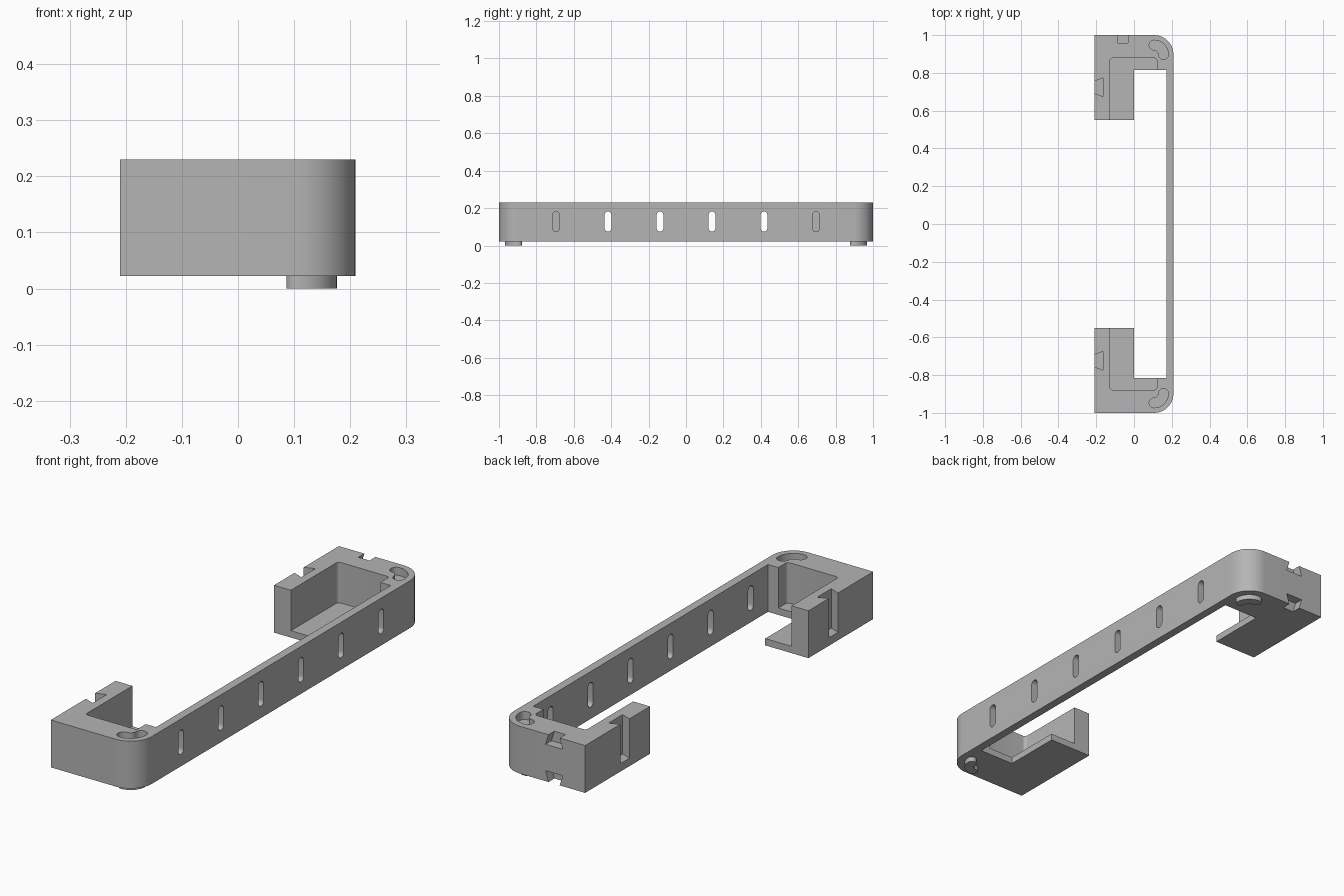
import bpy, bmesh, math

cube = bpy.data.objects.get("Cube")
if cube:
    bpy.data.objects.remove(cube, do_unlink=True)

BOTTOM, TOP, FLOOR = 0.022, 0.23, 0.052
CX, CY = 0.106, 0.897          # centre of the rounded outer corner

grey = bpy.data.materials.new("Plain grey")
grey.use_nodes = True
grey.diffuse_color = (0.46, 0.46, 0.46, 1)
grey.node_tree.nodes["Principled BSDF"].inputs["Base Color"].default_value = (0.46, 0.46, 0.46, 1)


def arc(cx, cy, r, start, end, steps=12):
    angles = [math.radians(start + (end - start) * i / steps) for i in range(steps + 1)]
    return [(cx + r * math.cos(a), cy + r * math.sin(a)) for a in angles]


def prism(name, points, low, high, axis="z"):
    """Extrude a 2D outline from low to high along an axis."""
    place = {"z": lambda u, v, w: (u, v, w),
             "x": lambda u, v, w: (w, u, v),
             "y": lambda u, v, w: (u, w, v)}[axis]
    bm = bmesh.new()
    a = [bm.verts.new(place(u, v, low)) for u, v in points]
    b = [bm.verts.new(place(u, v, high)) for u, v in points]
    bm.faces.new(a)
    bm.faces.new(b)
    for i in range(len(a)):
        j = (i + 1) % len(a)
        bm.faces.new((a[i], a[j], b[j], b[i]))
    bmesh.ops.recalc_face_normals(bm, faces=bm.faces)
    mesh = bpy.data.meshes.new(name)
    bm.to_mesh(mesh)
    bm.free()
    mesh.materials.append(grey)
    ob = bpy.data.objects.new(name, mesh)
    bpy.context.collection.objects.link(ob)
    return ob


def flip(points, side):
    return [(x, side * y) for x, y in points]


def kidney(r):
    """Curved slot outline following the rounded corner."""
    mid = 0.05
    return (arc(CX, CY, mid + r, 0, 90)
            + arc(CX, CY + mid, r, 90, 270)[1:-1]
            + arc(CX, CY, mid - r, 90, 0)
            + arc(CX + mid, CY, r, 180, 360)[1:-1])


# Bracket outline: one end, then its mirror image
half = ([(0.172, 0.815), (0, 0.815), (0, 0.55), (-0.21, 0.55), (-0.21, 1)]
        + arc(CX, CY, 0.103, 90, 0, 16))
body = prism("bracket_body", half + flip(half, -1)[::-1], BOTTOM, TOP)

cutters = []
for side in (1, -1):
    # Open tray pocket with rounded inner corners
    pocket = ([(-0.128, 0.5), (0.122, 0.5)]
              + arc(0.107, 0.863, 0.015, 0, 90, 6)
              + arc(-0.113, 0.863, 0.015, 90, 180, 6))
    cutters.append(prism("pocket_cutter", flip(pocket, side), FLOOR, 0.3))
    # Curved socket in the top of the corner
    cutters.append(prism("socket_cutter", flip(kidney(0.026), side), TOP - 0.035, 0.3))
    # Upright dovetail groove in the side
    groove = [(-0.23, 0.70), (-0.165, 0.675), (-0.165, 0.773), (-0.23, 0.748)]
    cutters.append(prism("groove_cutter", flip(groove, side), FLOOR + 0.005, 0.3))

# Dovetail notches at top and bottom of the back end
for edge, d in ((TOP, 1), (BOTTOM, -1)):
    notch = [(-0.059 + s * w, edge + d * h)
             for s, w, h in ((-1, 0.024, 0.01), (1, 0.024, 0.01),
                             (1, 0.042, -0.046), (-1, 0.042, -0.046))]
    cutters.append(prism("notch_cutter", notch, 0.959, 1.05, "y"))

# Row of upright oblong holes through the long rail
for i in range(6):
    y = (i - 2.5) * 0.278
    hole = arc(y, 0.164, 0.018, 0, 180) + arc(y, 0.092, 0.018, 180, 360)
    cutters.append(prism("hole_cutter", hole, 0.15, 0.25, "x"))

for c in cutters:
    c.hide_render = True
    mod = body.modifiers.new(c.name, "BOOLEAN")
    mod.operation = "DIFFERENCE"
    mod.solver = "EXACT"
    mod.object = c

# Bake the cuts and discard the cutters
graph = bpy.context.evaluated_depsgraph_get()
cut_mesh = bpy.data.meshes.new_from_object(body.evaluated_get(graph))
body.modifiers.clear()
body.data = cut_mesh
for c in cutters:
    bpy.data.objects.remove(c, do_unlink=True)

# Curved locating pegs under the corners
parts = [body]
for name, side in (("back_peg", 1), ("front_peg", -1)):
    parts.append(prism(name, flip(kidney(0.02), side), 0, BOTTOM + 0.002))

bpy.ops.object.select_all(action="DESELECT")
for p in parts:
    p.select_set(True)
bpy.context.view_layer.objects.active = body
bpy.ops.object.shade_smooth_by_angle(angle=math.radians(30))
